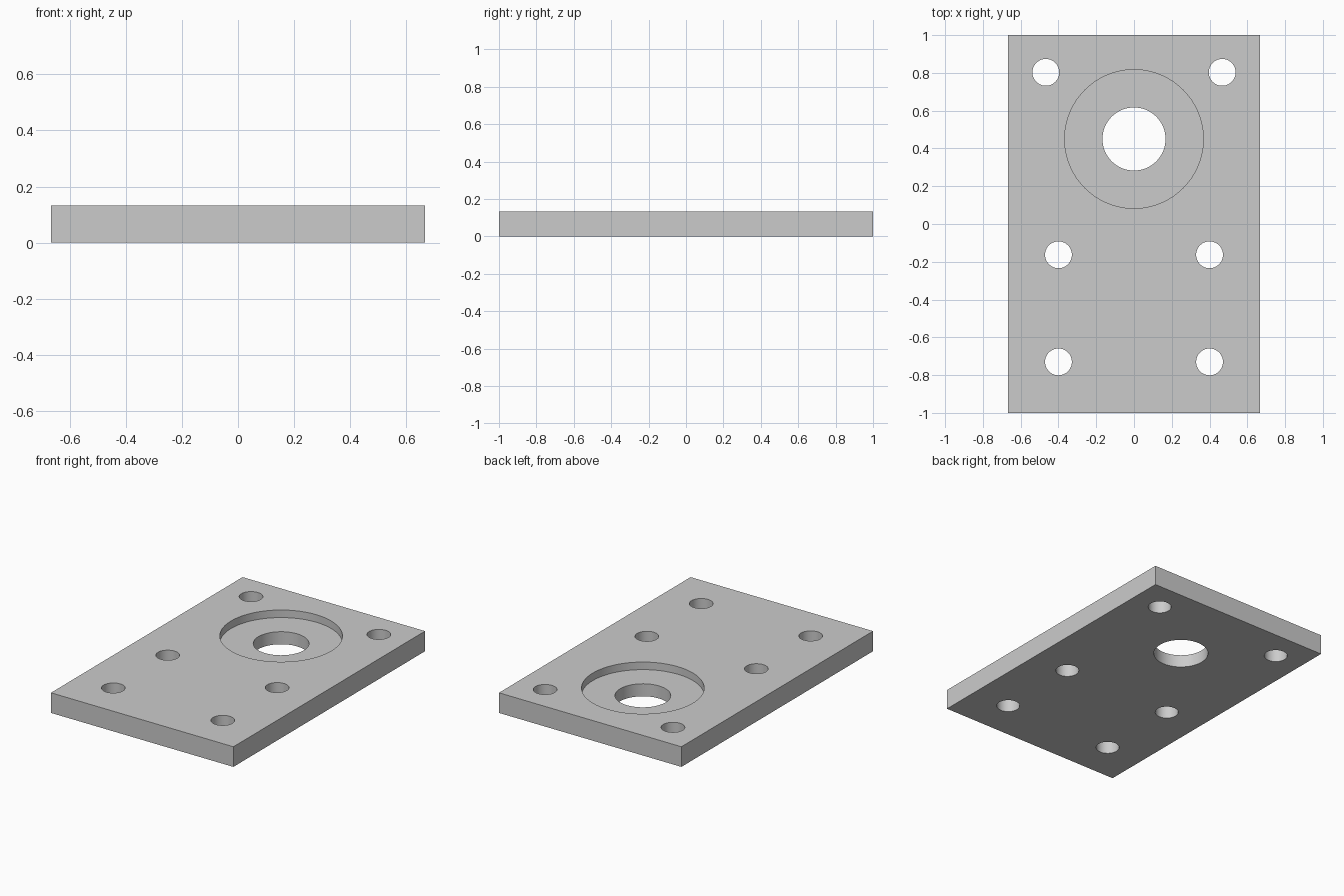
import bpy
import math

if "Cube" in bpy.data.objects:
    bpy.data.objects.remove(bpy.data.objects["Cube"], do_unlink=True)

WIDTH, LENGTH, THICK = 1.333, 2.0, 0.133
BORE_Y, BORE_R = 0.45, 0.167
RECESS_R, RECESS_DEPTH = 0.367, 0.05
HOLE_R = 0.071

grey = bpy.data.materials.new("plain grey")
grey.use_nodes = True
colour = (0.6, 0.6, 0.6, 1)
grey.diffuse_color = colour
grey.node_tree.nodes["Principled BSDF"].inputs["Base Color"].default_value = colour

# Flat rectangular plate
bpy.ops.mesh.primitive_cube_add(size=1, location=(0, 0, THICK / 2))
plate = bpy.context.object
plate.name = "mounting_plate"
plate.scale = (WIDTH, LENGTH, THICK)
bpy.ops.object.transform_apply(location=True, rotation=False, scale=True)
plate.data.materials.append(grey)


def drill(x, y, radius, bottom, sides):
    """Cut a round hole from above the plate down to the given height."""
    top = THICK + 0.1
    bpy.ops.mesh.primitive_cylinder_add(
        vertices=sides, radius=radius, depth=top - bottom,
        location=(x, y, (top + bottom) / 2))
    cutter = bpy.context.object
    cutter.name = "hole_cutter"
    cutter.hide_render = True
    cutter.data.materials.append(grey)
    cut = plate.modifiers.new("hole", "BOOLEAN")
    cut.operation = "DIFFERENCE"
    cut.solver = "EXACT"
    cut.object = cutter
    bpy.ops.object.select_all(action="DESELECT")
    plate.select_set(True)
    bpy.context.view_layer.objects.active = plate
    bpy.ops.object.modifier_apply(modifier=cut.name)
    bpy.data.objects.remove(cutter, do_unlink=True)


# Round recess with a through bore
drill(0, BORE_Y, RECESS_R, THICK - RECESS_DEPTH, 96)
drill(0, BORE_Y, BORE_R, -0.1, 64)

# Three mirrored pairs of bolt holes
for x, y in ((0.467, 0.803), (0.4, -0.163), (0.4, -0.73)):
    for side in (-1, 1):
        drill(side * x, y, HOLE_R, -0.1, 48)

bpy.ops.object.shade_smooth_by_angle(angle=math.radians(30))
